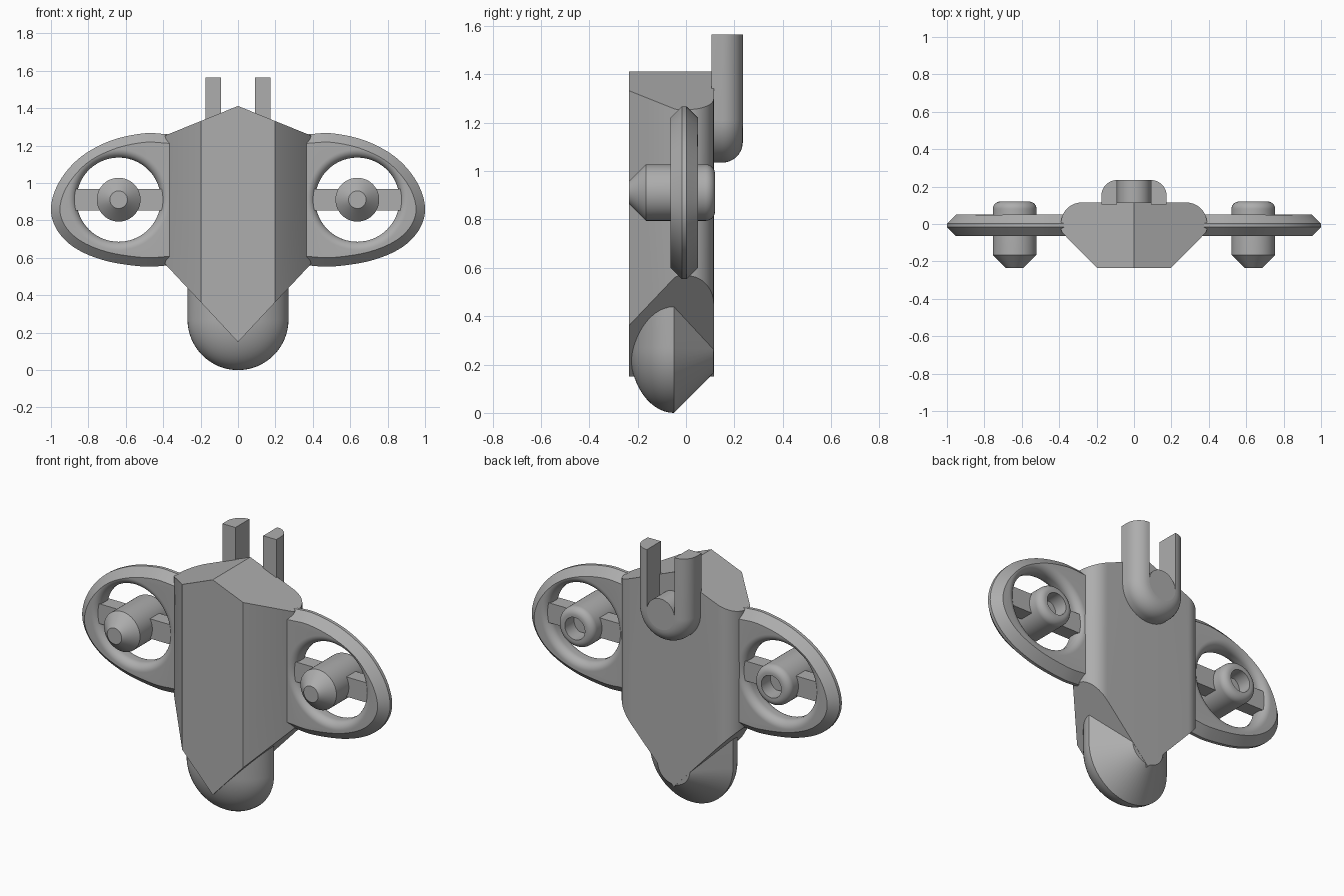
import bpy, bmesh
from math import sin, cos, pi
from mathutils import Vector

cube = bpy.data.objects.get("Cube")
if cube:
    bpy.data.objects.remove(cube)

grey = bpy.data.materials.new("plain grey")
grey.use_nodes = True
colour = (0.42, 0.42, 0.42, 1)
grey.diffuse_color = colour
grey.node_tree.nodes["Principled BSDF"].inputs["Base Color"].default_value = colour


def loft(name, rings, chamfer=0, half=False):
    """Skin closed rings of equal length and cap both ends."""
    bm = bmesh.new()
    rows = [[bm.verts.new(p) for p in ring] for ring in rings]
    n = len(rows[0])
    for a, b in zip(rows, rows[1:]):
        for i in range(n):
            j = (i + 1) % n
            bm.faces.new((a[i], a[j], b[j], b[i]))
    caps = [bm.faces.new(rows[0]), bm.faces.new(rows[-1])]
    bmesh.ops.recalc_face_normals(bm, faces=bm.faces)
    if chamfer:
        edges = [e for f in caps for e in f.edges]
        bmesh.ops.bevel(bm, geom=edges, offset=chamfer, segments=1, affect='EDGES')
    if half:
        inner = [f for f in bm.faces if all(abs(v.co.x) < 1e-5 for v in f.verts)]
        bmesh.ops.delete(bm, geom=inner, context='FACES')
    mesh = bpy.data.meshes.new(name)
    bm.to_mesh(mesh)
    bm.free()
    ob = bpy.data.objects.new(name, mesh)
    bpy.context.collection.objects.link(ob)
    mesh.materials.append(grey)
    return ob


def activate(ob):
    bpy.ops.object.select_all(action='DESELECT')
    ob.select_set(True)
    bpy.context.view_layer.objects.active = ob


def finish(ob, mirror=False):
    activate(ob)
    if mirror:
        ob.modifiers.new("mirror", 'MIRROR')
        bpy.ops.object.modifier_apply(modifier="mirror")
    bpy.ops.object.shade_smooth_by_angle(angle=pi / 6)


def arc(cx, cy, r, start, end, n=10):
    return [(cx + r * cos(start + (end - start) * i / n),
             cy + r * sin(start + (end - start) * i / n)) for i in range(n + 1)]


def turned(name, profile, x, z, n=64):
    """Lathe a (radius, y) profile about an axis along y."""
    return loft(name, [[(x + r * cos(2 * pi * i / n), y, z + r * sin(2 * pi * i / n))
                        for i in range(n)] for r, y in profile])


def spline(pts, n=8):
    """Smooth curve through the points."""
    pts = [Vector(p) for p in pts]
    out = []
    for i in range(1, len(pts) - 2):
        a, b, c, d = pts[i - 1:i + 3]
        for k in range(n):
            t = k / n
            out.append(0.5 * (2 * b + (c - a) * t + (2 * a - 5 * b + 4 * c - d) * t ** 2
                              + (3 * b - a - 3 * c + d) * t ** 3))
    return out + [pts[-2]]


# Body: half of a chamfered column with a gabled top and a pointed bottom
BACK = 0.115
plan = [(0, -0.235), (0.198, -0.235), (0.385, -0.045), (0.39, -0.03)]
plan += arc(0.28, 0.005, 0.11, 0, pi / 2) + [(0, BACK)]
body = loft("body", [[(x, y, 0.15 + 1.07 * x) for x, y in plan],
                     [(x, y, 1.412 - 0.405 * x) for x, y in plan]], half=True)
finish(body, mirror=True)

# Chin pod: domed front and conical back, running up into the body
R, SPLIT = 0.27, -0.05
sections = [(max(R * sin(t * pi / 28), 0.002), SPLIT - 0.184 * cos(t * pi / 28))
            for t in range(15)] + [(0.105, BACK - 0.001)]
rings = []
for r, y in sections:
    bottom = arc(0, R, r, pi, 2 * pi, 32)
    rings.append([(-r, y, 0.54)] + [(x, y, z) for x, z in bottom] + [(r, y, 0.54)])
finish(loft("chin_pod", rings))

# Wings: chamfered rounded plates with a soft-edged round opening
HX, HZ = 0.638, 0.911
outline = spline([(0.1, 1.24), (0.25, 1.25), (0.38, 1.261), (0.51, 1.265), (0.685, 1.225),
                  (0.845, 1.136), (0.955, 1.008), (1.0, 0.869), (0.968, 0.75),
                  (0.87, 0.652), (0.71, 0.585), (0.51, 0.554), (0.38, 0.559),
                  (0.25, 0.57), (0.1, 0.58)])
FRONT, REAR, SOFT = -0.065, 0.05, 0.045
wings = loft("wings", [[(p.x, y, p.y) for p in outline] for y in (FRONT, REAR)], chamfer=0.048)
edge = 0.225 + SOFT
spool = [(edge, FRONT - 0.1)]
spool += arc(edge, FRONT + SOFT, SOFT, 1.5 * pi, pi)
spool += arc(edge, REAR - SOFT, SOFT, pi, pi / 2)
spool += [(edge, REAR + 0.1)]
cutter = turned("opening_cutter", spool, HX, HZ, 72)
cutter.hide_render = True
activate(wings)
cut = wings.modifiers.new("opening", 'BOOLEAN')
cut.operation, cut.solver, cut.object = 'DIFFERENCE', 'EXACT', cutter
bpy.ops.object.modifier_apply(modifier="opening")
bpy.data.objects.remove(cutter)
finish(wings, mirror=True)

# Struts across the openings
struts = loft("wing_struts", [[(x, -0.05, HZ - 0.058), (x, 0.035, HZ - 0.058),
                               (x, 0.035, HZ + 0.058), (x, -0.05, HZ + 0.058)]
                              for x in (HX - 0.25, HX + 0.25)])
finish(struts, mirror=True)

# Hubs: conical nose, rounded rear lip and a hollow rear
hub = [(0.047, -0.235), (0.117, -0.165)] + arc(0.077, 0.08, 0.04, 0, pi / 2)
hub += [(0.065, 0.12), (0.065, -0.04)]
finish(turned("hubs", hub, HX, HZ), mirror=True)

# Rear fork: quarter-round section swept along a U, with a round boss inside it
CZ, TOP, INNER, OUTER = 1.21, 1.565, 0.09, 0.175
section = [(INNER, BACK - 0.01), (OUTER, BACK - 0.01)]
section += arc(INNER, 0.15, OUTER - INNER, 0, pi / 2)
stations = [(-1, 0, TOP)] + [(c, s, CZ) for c, s in arc(0, 0, 1, pi, 2 * pi, 40)] + [(1, 0, TOP)]
finish(loft("rear_fork", [[(c * d, y, z + s * d) for d, y in section] for c, s, z in stations]))
finish(turned("fork_boss", [(INNER, BACK - 0.01), (INNER, 0.235)], 0, CZ))
